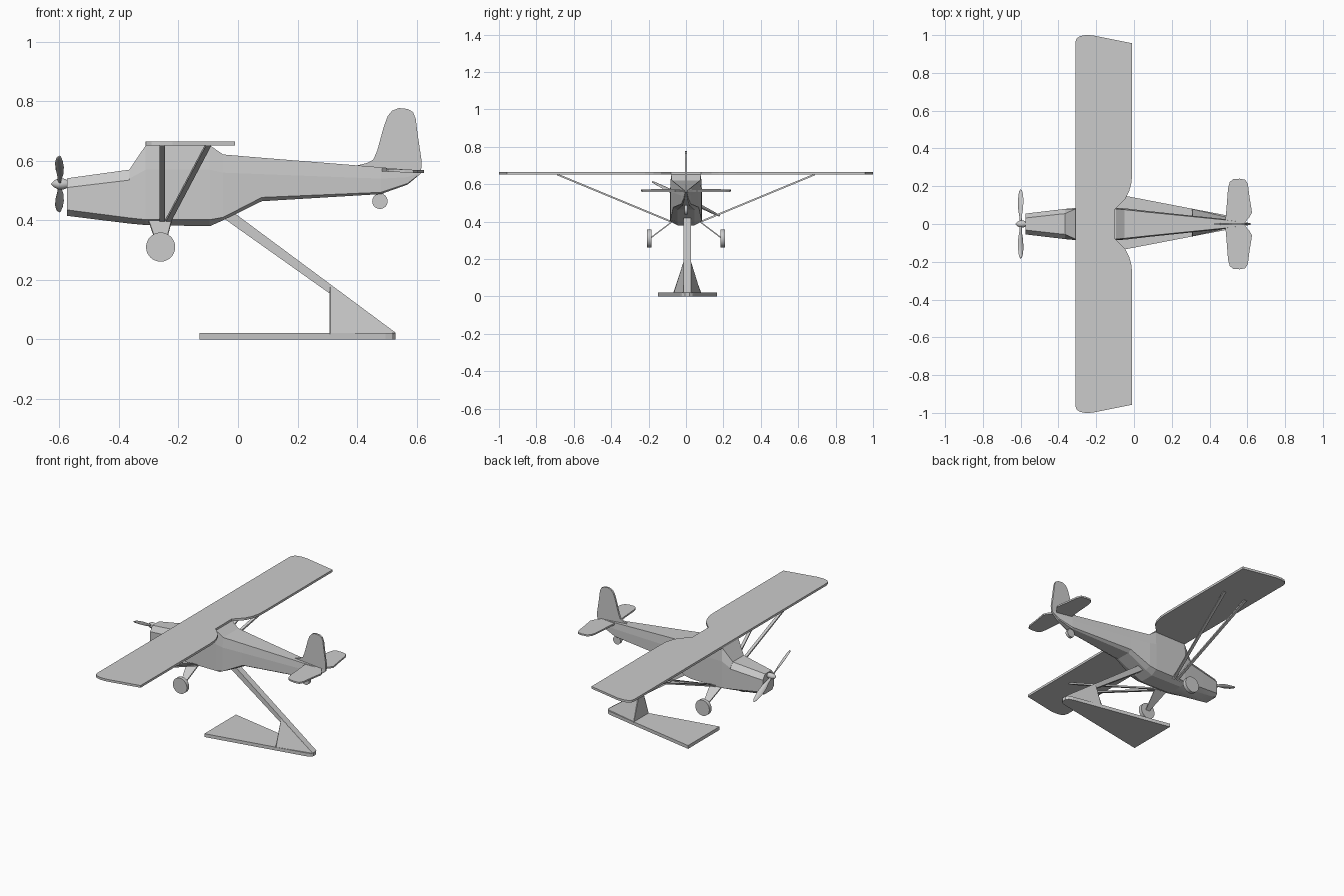
import bpy, bmesh
from math import radians, sin, cos, pi
from mathutils import Vector, Matrix


def make(name, rings, smooth=None):
    """Loft a list of equal-length closed rings into a capped solid."""
    bm = bmesh.new()
    vs = [[bm.verts.new(p) for p in r] for r in rings]
    n = len(rings[0])
    for a, b in zip(vs, vs[1:]):
        for i in range(n):
            j = (i + 1) % n
            bm.faces.new((a[i], a[j], b[j], b[i]))
    bm.faces.new(vs[0])
    bm.faces.new(vs[-1][::-1])
    bmesh.ops.recalc_face_normals(bm, faces=bm.faces)
    me = bpy.data.meshes.new(name)
    bm.to_mesh(me)
    bm.free()
    ob = bpy.data.objects.new(name, me)
    bpy.context.collection.objects.link(ob)
    if smooth:
        bpy.ops.object.select_all(action='DESELECT')
        ob.select_set(True)
        bpy.context.view_layer.objects.active = ob
        bpy.ops.object.shade_smooth_by_angle(angle=radians(smooth))
    return ob


def flat_z(name, pts, z0, z1):
    return make(name, [[(x, y, z) for x, y in pts] for z in (z0, z1)])


def flat_y(name, pts, y0, y1):
    return make(name, [[(x, y, z) for x, z in pts] for y in (y0, y1)])


def mirrored(pts):
    return pts + [(x, -y) for x, y in reversed(pts)]


def wheel(name, x, y, z, r, w, n=32):
    circle = [(x + r * cos(2 * pi * i / n), z + r * sin(2 * pi * i / n)) for i in range(n)]
    ob = flat_y(name, circle, y - w / 2, y + w / 2)
    bpy.context.view_layer.objects.active = ob
    ob.select_set(True)
    bpy.ops.object.shade_smooth_by_angle(angle=radians(30))
    return ob


def section(x, zb, z1, z2, zt, hb, w, w2, ht):
    half = [(hb, zb), (w, z1), (w2, z2), (ht, zt)]
    return [(x, y, z) for y, z in half] + [(x, -y, z) for y, z in reversed(half)]


# Engine cowl
make("engine_cowl", [
    section(-.575, .415, .435, .510, .541, .040, .055, .055, .032),
    section(-.365, .389, .408, .535, .570, .045, .080, .080, .055),
    section(-.310, .384, .402, .550, .577, .045, .085, .085, .060)], 40)

# Cabin and tapered rear body
make("fuselage", [
    section(-.365, .389, .408, .540, .570, .045, .080, .080, .055),
    section(-.310, .384, .402, .570, .652, .045, .085, .085, .080),
    section(-.095, .380, .402, .570, .652, .045, .085, .085, .080),
    section(-.050, .400, .410, .560, .621, .045, .083, .083, .076),
    section(.080, .464, .477, .555, .610, .045, .068, .068, .062),
    section(.480, .488, .494, .540, .578, .018, .026, .026, .022),
    section(.570, .520, .524, .545, .570, .008, .012, .012, .010),
    section(.612, .555, .557, .561, .566, .003, .005, .005, .004)])

# Wing with rounded leading tips and a cut-out behind the cabin
wing = [(-.10, .08), (-.075, .105), (-.045, .135), (-.025, .175), (-.013, .22),
        (-.01, .27), (-.01, .957), (-.22, .999), (-.26, 1.0), (-.29, .993),
        (-.305, .98), (-.311, .96)]
flat_z("wing", mirrored(wing), .651, .665)

# Tail surfaces
for s, side in ((1, "left"), (-1, "right")):
    stab = [(.48, 0), (.487, .05), (.498, .19), (.507, .222), (.525, .237), (.56, .24),
            (.59, .234), (.603, .21), (.612, .14), (.625, .06), (.61, .035), (.58, 0)]
    rings = []
    for t in (-.005, .005):
        rings.append([(x, s * y, .569 - (x - .48) * .04 + t) for x, y in stab])
    make("stabiliser_" + side, rings)
fin = [(.40, .575), (.40, .584), (.435, .593), (.455, .604), (.468, .635), (.49, .715),
       (.503, .75), (.518, .768), (.54, .777), (.57, .774), (.588, .764), (.597, .742),
       (.605, .68), (.617, .60), (.615, .558), (.60, .545), (.57, .522)]
flat_y("fin", fin, -.006, .006)

# Wing struts, main gear legs and wheels
for s, side in ((1, "left"), (-1, "right")):
    for nm, x0, x1 in (("front", -.255, -.255), ("rear", -.235, -.10)):
        make(f"{nm}_strut_{side}", [
            [(x + dx, s * y, z + dz) for dx, dz in ((-.009, -.005), (.009, -.005), (.009, .005), (-.009, .005))]
            for x, y, z in ((x0, .075, .398), (x1, .69, .653))])
    make("gear_leg_" + side, [
        [(x - w, s * y, z - .004), (x + w, s * y, z - .004), (x + w, s * y, z + .004), (x - w, s * y, z + .004)]
        for x, y, z, w in ((-.262, .07, .403, .040), (-.258, .190, .312, .012))])
    wheel("main_wheel_" + side, -.26, s * .197, .31, .049, .023)
wheel("tail_wheel", .477, 0, .464, .026, .018, 24)
flat_y("tail_wheel_fork", [(.465, .50), (.49, .50), (.484, .46), (.47, .46)], -.005, .005)

# Two-bladed propeller, tilted in the nose plane
tilt = Matrix.Rotation(radians(-27), 3, 'X')
hub = Vector((-.6, 0, .522))
for s, nm in ((1, "a"), (-1, "b")):
    rings = []
    for r, c in ((.005, .006), (.05, .010), (.09, .016), (.14, .017), (.18, .012), (.197, .007), (.203, .002)):
        pitch = radians(50 - 150 * r) * s
        ring = []
        for k in range(8):
            u, v = c * cos(k * pi / 4), .004 * sin(k * pi / 4)
            ring.append(hub + tilt @ Vector((u * cos(pitch) - v * sin(pitch), s * r,
                                             u * sin(pitch) + v * cos(pitch))))
        rings.append(ring)
    make("propeller_blade_" + nm, rings, 50)
make("spinner", [[(x, r * cos(k * pi / 8), .522 + r * sin(k * pi / 8)) for k in range(16)]
                 for x, r in ((-.57, .012), (-.585, .018), (-.605, .018), (-.617, .012), (-.628, .002))], 40)

# Display stand: wedge base, sloping arm and flared gusset
flat_z("stand_base", [(-.13, -.15), (.495, -.03), (.518, -.022), (.53, -.006), (.53, .02),
                      (.518, .036), (.495, .045), (-.13, .165)], 0, .021)
cy = .007
flat_y("stand_arm", [(-.05, .408), (-.02, .43), (.53, .022), (.50, .018)], cy - .02, cy + .02)
make("stand_gusset", [
    [(.308, cy - .075, .018), (.308, cy + .075, .018), (.308, cy + .022, .16), (.308, cy - .022, .16)],
    [(.311, cy - .072, .018), (.311, cy + .072, .018), (.311, cy + .021, .183), (.311, cy - .021, .183)],
    [(.525, cy - .022, .018), (.525, cy + .022, .018), (.525, cy + .020, .025), (.525, cy - .020, .025)]])
